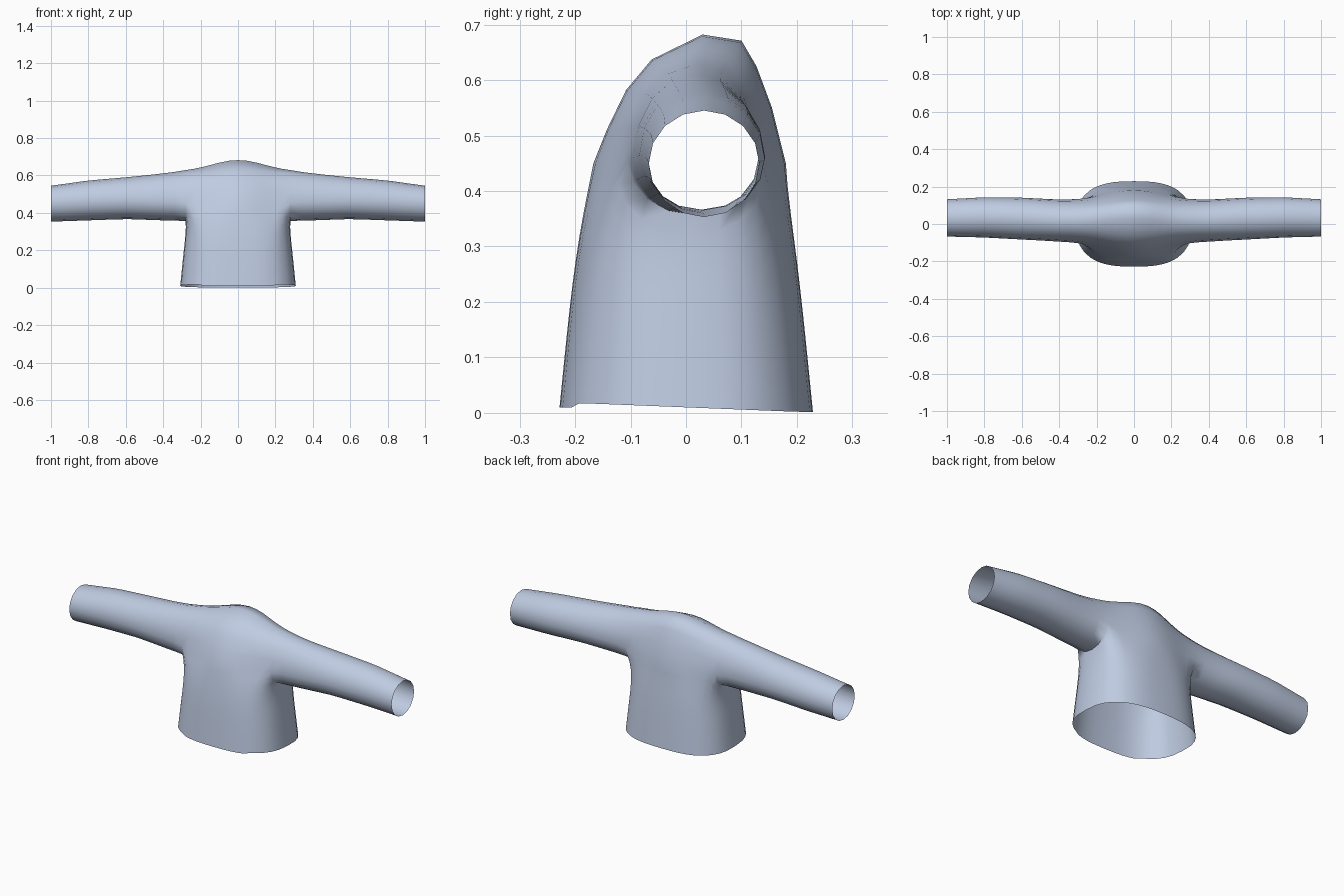
import bpy, bmesh, math

if "Cube" in bpy.data.objects:
    bpy.data.objects.remove(bpy.data.objects["Cube"])

SEG = 8          # segments in half a sleeve ring
COLS = 12        # columns across the chest
ROWS = 10        # rows from hem to armpit
ROOT = 0.28      # where the sleeve meets the body

# sleeve stations: x, front y, back y, top z, bottom z, middle z
STATIONS = [(0.28, -0.095, 0.128, 0.620, 0.357, 0.455),
            (0.40, -0.093, 0.130, 0.610, 0.360, 0.460),
            (0.60, -0.083, 0.141, 0.590, 0.367, 0.465),
            (0.80, -0.072, 0.143, 0.573, 0.360, 0.460),
            (1.00, -0.067, 0.132, 0.545, 0.353, 0.450)]
# shoulder arch on the centre line, front to back (y, z)
CENTRE = [(-0.167, 0.45), (-0.143, 0.51), (-0.108, 0.582), (-0.062, 0.637),
          (0.03, 0.682), (0.10, 0.671), (0.127, 0.625), (0.155, 0.55), (0.18, 0.45)]


def station(x):
    x = max(abs(x), ROOT)
    for a, b in zip(STATIONS, STATIONS[1:]):
        if x <= b[0] + 1e-6:
            t = (x - a[0]) / (b[0] - a[0])
            return [p + (q - p) * t for p, q in zip(a, b)][1:]


def upper_arch(x):
    """Half ring over the top, swelling into the shoulders near the centre."""
    yf, yb, top, _, mid = station(x)
    w = math.exp(-(x / 0.2) ** 2)
    pts = []
    for i, (cy, cz) in enumerate(CENTRE):
        a = math.pi * (1 - i / SEG)
        y = (yf + yb) / 2 + (yb - yf) / 2 * math.cos(a)
        z = mid + (top - mid) * math.sin(a)
        pts.append((x, y + (cy - y) * w, z + (cz - z) * w))
    return pts


def lower_arch(x):
    """Half ring under the sleeve, front to back."""
    arch = upper_arch(x)
    (_, yf, zm), yb = arch[0], arch[-1][1]
    bottom = station(x)[3]
    return [(x, (yf + yb) / 2 - (yb - yf) / 2 * math.cos(math.pi * i / SEG),
             zm - (zm - bottom) * math.sin(math.pi * i / SEG)) for i in range(SEG + 1)]


def body_point(a, z):
    """Rounded-box outline of the tapered body."""
    c, s = math.cos(a), math.sin(a)
    k = 2 / 2.7
    return (math.copysign(abs(c) ** k, c) * (0.31 - 0.1 * z),
            math.copysign(abs(s) ** k, s) * (0.229 - 0.1 * z))


bm = bmesh.new()


def skin(rows):
    grid = [[bm.verts.new(p) for p in row] for row in rows]
    for r0, r1 in zip(grid, grid[1:]):
        for i in range(len(r0) - 1):
            bm.faces.new((r0[i], r0[i + 1], r1[i + 1], r1[i]))


def body_panel(edge, a0, a1):
    """Panel from an upper edge down to the hem, spanning angles a0 to a1."""
    n = len(edge) - 1
    rows = []
    for r in range(ROWS + 1):
        t = r / ROWS
        w = t ** 5
        row = []
        for i, (ex, ey, ez) in enumerate(edge):
            a = a0 + (a1 - a0) * i / n
            hy = body_point(a, 0)[1]
            hem = min(0.017, max(0.002, 0.010 - 0.04 * hy))
            if hy < -0.2:
                hem = 0.010
            z = hem + (ez - hem) * t
            bx, by = body_point(a, z)
            row.append((bx + (ex - bx) * w, by + (ey - by) * w, z))
        rows.append(row)
    skin(rows)


# shoulders and chest
xs = [-ROOT + 2 * ROOT * i / COLS for i in range(COLS + 1)]
chest = [upper_arch(x) for x in xs]
skin(chest)

# front and back of the body
corner = math.radians(46)
body_panel([c[0] for c in chest], -math.pi + corner, -corner)
body_panel([c[-1] for c in chest], math.pi - corner, corner)

# sides of the body and the sleeves
for side in (1, -1):
    if side == 1:
        body_panel(lower_arch(ROOT), -corner, corner)
    else:
        body_panel(lower_arch(-ROOT), -math.pi + corner, -math.pi - corner)
    rings = [side * (ROOT + (1 - ROOT) * i / 12) for i in range(13)]
    skin([upper_arch(x) for x in rings])
    skin([lower_arch(x) for x in rings])

bmesh.ops.remove_doubles(bm, verts=bm.verts, dist=0.0005)
bmesh.ops.recalc_face_normals(bm, faces=bm.faces)
# make the cloth face outward
bm.faces.ensure_lookup_table()
highest = max(bm.faces, key=lambda f: f.calc_center_median().z)
if highest.normal.z < 0:
    bmesh.ops.reverse_faces(bm, faces=bm.faces)

mesh = bpy.data.meshes.new("shirt")
bm.to_mesh(mesh)
bm.free()
shirt = bpy.data.objects.new("shirt", mesh)
bpy.context.collection.objects.link(shirt)

cloth = bpy.data.materials.new("pale blue cloth")
cloth.diffuse_color = (0.52, 0.60, 0.76, 1)
cloth.use_nodes = True
cloth.node_tree.nodes["Principled BSDF"].inputs["Base Color"].default_value = cloth.diffuse_color
mesh.materials.append(cloth)

bpy.context.view_layer.objects.active = shirt
shirt.select_set(True)
bpy.ops.object.shade_smooth_by_angle(angle=math.radians(60))
